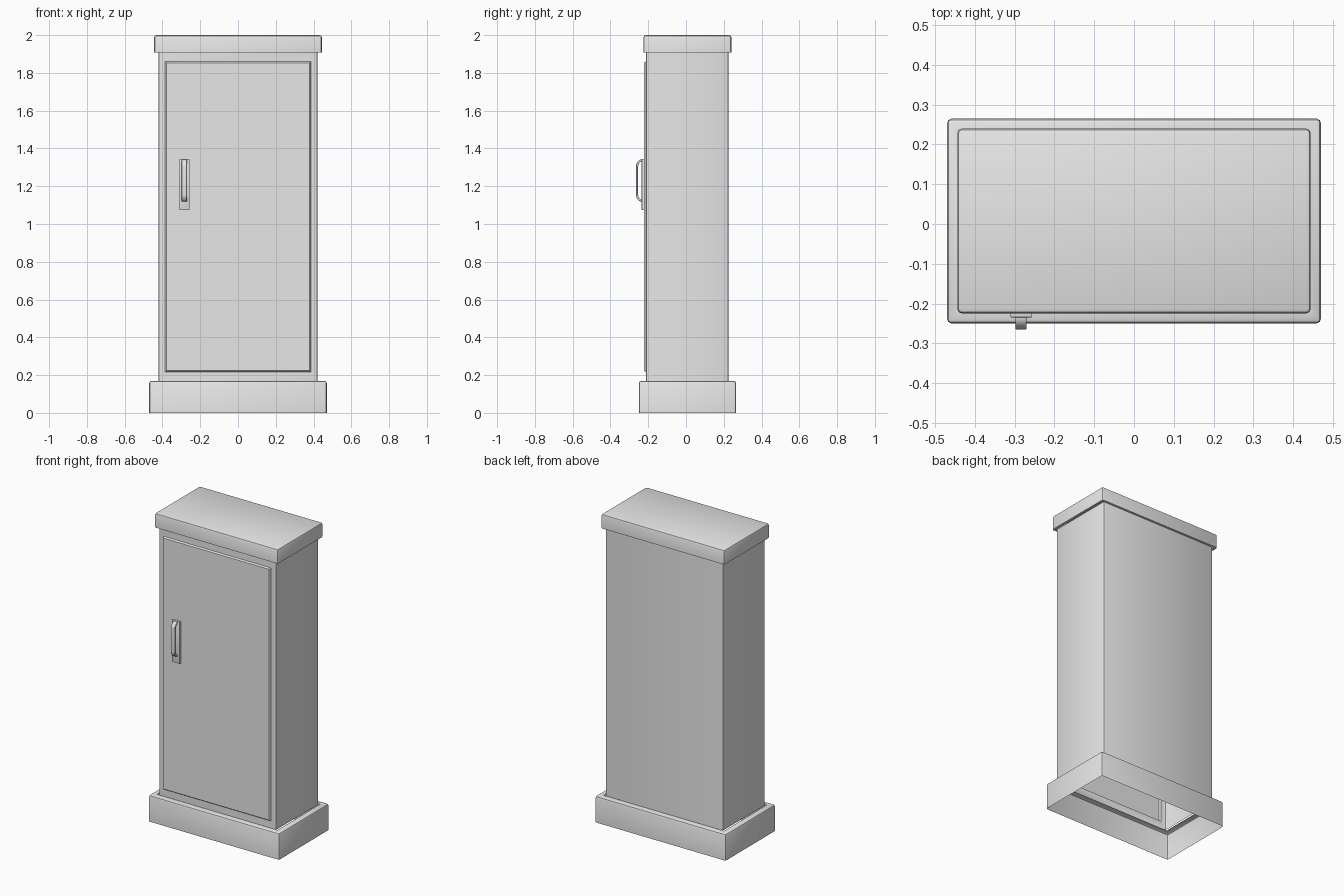
import bpy
import bmesh
from math import sin, cos, pi, radians

if "Cube" in bpy.data.objects:
    bpy.data.objects.remove(bpy.data.objects["Cube"], do_unlink=True)

grey = bpy.data.materials.new("painted_grey")
grey.use_nodes = True
COLOUR = (0.8, 0.8, 0.8, 1)
grey.diffuse_color = COLOUR
grey.node_tree.nodes["Principled BSDF"].inputs["Base Color"].default_value = COLOUR


def finish(name, bm):
    mesh = bpy.data.meshes.new(name)
    bm.to_mesh(mesh)
    bm.free()
    mesh.materials.append(grey)
    obj = bpy.data.objects.new(name, mesh)
    bpy.context.collection.objects.link(obj)
    bpy.ops.object.select_all(action="DESELECT")
    obj.select_set(True)
    bpy.context.view_layer.objects.active = obj
    bpy.ops.object.shade_smooth_by_angle(angle=radians(40))
    return obj


def box(x0, x1, y0, y1, z0, z1):
    bm = bmesh.new()
    bmesh.ops.create_cube(bm, size=1)
    for v in bm.verts:
        v.co = (x1 if v.co.x > 0 else x0, y1 if v.co.y > 0 else y0, z1 if v.co.z > 0 else z0)
    bm.normal_update()
    return bm


def facing(bm, axis, sign):
    """Largest face turned towards the given axis direction."""
    bm.normal_update()
    hits = [f for f in bm.faces if f.normal[axis] * sign > 0.99]
    return max(hits, key=lambda f: f.calc_area())


def bevel(bm, edges, width):
    bmesh.ops.bevel(bm, geom=edges, offset=width, segments=2, profile=0.5, affect="EDGES")


def remove(bm, face):
    bmesh.ops.delete(bm, geom=[face], context="FACES")


def inset(bm, face, thickness, depth=0):
    bmesh.ops.inset_individual(bm, faces=[face], thickness=thickness, depth=depth)


def is_upright(edge):
    a, b = edge.verts
    return abs(a.co.z - b.co.z) > 0.01


# Plinth: hollow below, with a ledge running in to the cabinet
bm = box(-0.47, 0.47, -0.25, 0.265, 0, 0.17)
remove(bm, facing(bm, 2, -1))
bevel(bm, [e for e in bm.edges if max(v.co.z for v in e.verts) > 0.1], 0.012)
top = facing(bm, 2, 1)
inset(bm, top, 0.036)
remove(bm, top)
finish("plinth", bm)

# Cabinet: open tube with the raised door formed in its front wall
bm = box(-0.422, 0.422, -0.212, 0.224, 0.168, 1.91)
for sign in (1, -1):
    remove(bm, facing(bm, 2, sign))
bevel(bm, [e for e in bm.edges if is_upright(e)], 0.01)
door = facing(bm, 1, -1)
inset(bm, door, 0.037)
for v in door.verts:
    v.co.z = 1.86 if v.co.z > 1 else 0.217
inset(bm, door, 0.003, 0.006)
inset(bm, door, 0.006, 0.004)
finish("cabinet_with_door", bm)

# Lid: rounded cap with a narrow ledge underneath
bm = box(-0.444, 0.444, -0.225, 0.24, 1.908, 2)
bevel(bm, [e for e in bm.edges if max(v.co.z for v in e.verts) > 1.95], 0.012)
under = facing(bm, 2, -1)
inset(bm, under, 0.015)
remove(bm, under)
finish("lid", bm)

# Handle backing plate
bm = box(-0.311, -0.256, -0.235, -0.22, 1.073, 1.345)
bevel(bm, [e for e in bm.edges if all(v.co.y < -0.23 for v in e.verts)], 0.003)
finish("handle_plate", bm)


# Handle: flat bar bent into a bow
def bow(half_height, reach, steps=6):
    points = []
    for end in (1, -1):
        arc = [i / steps * pi / 2 for i in range(steps + 1)]
        for a in arc if end > 0 else reversed(arc):
            z = 1.23 + end * (half_height - 0.04 + 0.04 * cos(a))
            points.append((-0.298, -0.233 - reach * sin(a), z))
    return points


bm = bmesh.new()
outer = [bm.verts.new(p) for p in bow(0.112, 0.032)]
inner = [bm.verts.new(p) for p in bow(0.102, 0.022)]
side = [bm.faces.new((outer[i], outer[i + 1], inner[i + 1], inner[i])) for i in range(len(outer) - 1)]
extruded = bmesh.ops.extrude_face_region(bm, geom=side, use_keep_orig=True)["geom"]
bmesh.ops.translate(bm, vec=(0.028, 0, 0), verts=[g for g in extruded if isinstance(g, bmesh.types.BMVert)])
bmesh.ops.recalc_face_normals(bm, faces=bm.faces)
handle = finish("handle", bm)
edge_round = handle.modifiers.new("edge_round", "BEVEL")
edge_round.width = 0.003
edge_round.segments = 2
edge_round.angle_limit = radians(50)
